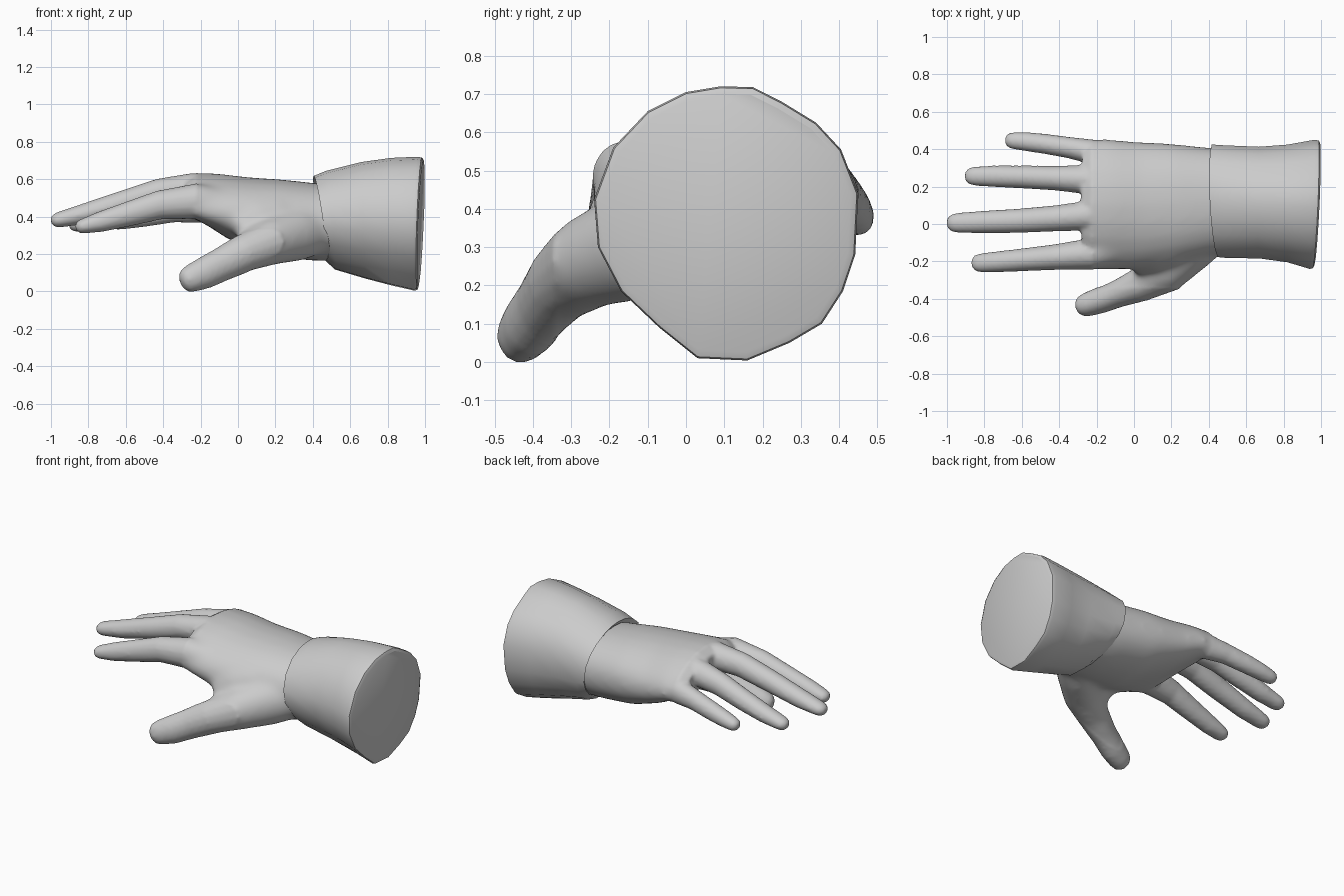
import bpy, bmesh, math
from mathutils import Vector

skin = bpy.data.materials.new("plain grey")
skin.diffuse_color = (0.6, 0.6, 0.6, 1)


def bridge(bm, rings, start_cap=True):
    n = len(rings[0])
    for r0, r1 in zip(rings, rings[1:]):
        for k in range(n):
            j = (k + 1) % n
            bm.faces.new((r0[k], r0[j], r1[j], r1[k]))
    if start_cap:
        bm.faces.new(rings[0][::-1])
    bm.faces.new(rings[-1])


def loft(bm, path, sides=16, power=2.0, round_end=True, grow=0.0, arch=0.0):
    """Closed tube through (x, y, z, half width, half height) stations."""
    path = [[*p[:3], p[3] + grow, p[4] + grow] for p in path]
    if round_end:  # rounded, slightly blunt tip
        a, b = Vector(path[-2][:3]), Vector(path[-1][:3])
        d, (w, h) = (b - a).normalized(), path[-1][3:]
        for k in (35, 60, 80):
            s, c = math.sin(math.radians(k)), math.cos(math.radians(k)) ** 0.8
            path.append([*(b + d * w * s), w * c, h * c])
    pts = [Vector(p[:3]) for p in path]
    rings = []
    for i, p in enumerate(path):
        t = (pts[min(i + 1, len(pts) - 1)] - pts[max(i - 1, 0)]).normalized()
        side = t.cross(Vector((0, 0, 1))).normalized()
        up = side.cross(t)
        bend = arch * min(1, max(0, (0.25 - p[0]) / 0.4))
        ring = []
        for k in range(sides):
            a = math.tau * k / sides
            c, s = math.cos(a), math.sin(a)
            u = math.copysign(abs(c) ** (2 / power), c) * p[3]
            v = math.copysign(abs(s) ** (2 / power), s) * p[4]
            ring.append(bm.verts.new(pts[i] + side * u + up * (v - bend * u * u)))
        rings.append(ring)
    bridge(bm, rings)


def finish(bm, name):
    bmesh.ops.recalc_face_normals(bm, faces=bm.faces)
    mesh = bpy.data.meshes.new(name)
    bm.to_mesh(mesh)
    bm.free()
    mesh.materials.append(skin)
    ob = bpy.data.objects.new(name, mesh)
    bpy.context.collection.objects.link(ob)
    return ob


hand = bmesh.new()

# Palm and wrist, arched across the knuckles
loft(hand, [(0.62, 0.12, 0.365, 0.27, 0.20), (0.42, 0.12, 0.37, 0.288, 0.208),
            (0.20, 0.11, 0.395, 0.322, 0.207), (0.00, 0.10, 0.445, 0.343, 0.174),
            (-0.15, 0.105, 0.500, 0.353, 0.137), (-0.23, 0.105, 0.514, 0.345, 0.122),
            (-0.275, 0.105, 0.508, 0.30, 0.09)], 24, 2.15, False, arch=0.55)

# Fingers: stations along each bone
fingers = {
    "index": [(-0.06, -0.12, 0.46, .08, .08), (-0.22, -0.16, 0.483, .082, .092),
              (-0.42, -0.177, 0.462, .065, .074), (-0.60, -0.192, 0.41, .057, .062),
              (-0.74, -0.203, 0.371, .052, .051), (-0.82, -0.208, 0.351, .047, .038)],
    "middle": [(-0.06, 0.06, 0.51, .08, .085), (-0.25, 0.045, 0.55, .075, .08),
               (-0.42, 0.03, 0.53, .066, .07), (-0.62, 0.017, 0.472, .061, .062),
               (-0.82, 0.01, 0.415, .056, .052), (-0.95, 0.006, 0.385, .049, .039)],
    "ring": [(-0.06, 0.23, 0.49, .08, .085), (-0.25, 0.238, 0.52, .075, .08),
             (-0.42, 0.245, 0.487, .062, .067), (-0.58, 0.251, 0.435, .058, .06),
             (-0.74, 0.255, 0.388, .054, .05), (-0.855, 0.256, 0.361, .047, .038)],
    "little": [(-0.06, 0.35, 0.44, .07, .08), (-0.22, 0.385, 0.443, .063, .073),
               (-0.35, 0.409, 0.43, .053, .058), (-0.48, 0.429, 0.405, .05, .053),
               (-0.58, 0.441, 0.385, .047, .046), (-0.645, 0.446, 0.371, .042, .038)],
}
for stations in fingers.values():
    loft(hand, stations, grow=0.004)

# Thumb and its fleshy base
loft(hand, [(0.47, 0.02, 0.35, .13, .13), (0.31, -0.125, 0.305, .128, .143),
            (0.17, -0.25, 0.262, .118, .122), (0.03, -0.325, 0.203, .09, .10),
            (-0.09, -0.373, 0.143, .072, .088), (-0.18, -0.408, 0.098, .068, .083),
            (-0.248, -0.43, 0.07, .062, .072)], grow=0.003)
# Web between thumb and palm
loft(hand, [(0.34, -0.06, 0.38, .10, .13), (0.20, -0.13, 0.375, .10, .14),
            (0.10, -0.18, 0.36, .08, .12), (0.04, -0.21, 0.335, .06, .09)])

ob = finish(hand, "hand")
m = ob.modifiers.new("blend", 'REMESH')
m.mode, m.voxel_size, m.use_smooth_shade = 'VOXEL', 0.012, True
m = ob.modifiers.new("soften", 'SMOOTH')
m.factor, m.iterations = 0.5, 5

# Bake the blend, open the hidden wrist end, relax the palm and thumb web
mesh = bpy.data.meshes.new_from_object(ob.evaluated_get(bpy.context.evaluated_depsgraph_get()))
ob.modifiers.clear()
ob.data = mesh
bm = bmesh.new()
bm.from_mesh(mesh)
bmesh.ops.delete(bm, geom=[v for v in bm.verts if v.co.x > 0.54], context='VERTS')
zone = [v for v in bm.verts if -0.22 < v.co.x < 0.5 and v.co.y > -0.34]
for _ in range(25):
    bmesh.ops.smooth_vert(bm, verts=zone, factor=0.5,
                          use_axis_x=True, use_axis_y=True, use_axis_z=True)
bm.to_mesh(mesh)
bm.free()

# Cuff: angular sleeve with a slanted opening and a closed end
outline = [(.45, .44), (.405, .555), (.34, .625), (.25, .68), (.175, .718), (.09, .72),
           (0, .705), (-.1, .655), (-.19, .56), (-.24, .425), (-.23, .3), (-.17, .185),
           (-.07, .09), (.03, .01), (.16, .004), (.27, .05), (.355, .1), (.41, .185),
           (.442, .28)]
# x at top, x at bottom, x lean, y centre, z centre, half width, half height, roundness
stations = [(0.43, 0.485, -.01, .12, .385, .272, .20, .7),
            (0.405, 0.47, -.015, .125, .39, .305, .228, .7),
            (0.47, 0.52, -.01, .12, .38, .305, .265, .6),
            (0.66, 0.68, 0, .115, .380, .300, .312, .3),
            (0.82, 0.82, 0, .11, .373, .315, .341, .1),
            (0.958, 0.942, .012, .105, .362, .345, .358, 0),
            (0.983, 0.957, .015, .105, .362, .341, .354, 0),
            (0.992, 0.963, .015, .105, .362, .325, .337, 0)]
cuff = bmesh.new()
rings = []
for xt, xb, lean, yc, zc, w, h, rnd in stations:
    ring = []
    for y, z in outline:
        u, v = (y - .105) / .345, (z - .362) / .358
        f = 1 - rnd + rnd / math.hypot(u, v)
        u, v = u * f, v * f
        ring.append(cuff.verts.new((xb + (xt - xb) * (0.5 + 0.5 * v) + lean * u,
                                    yc + w * u, zc + h * v)))
    rings.append(ring)
bridge(cuff, rings, start_cap=False)
sleeve = finish(cuff, "cuff")
bpy.context.view_layer.objects.active = sleeve
sleeve.select_set(True)
bpy.ops.object.shade_smooth_by_angle(angle=math.radians(30))
